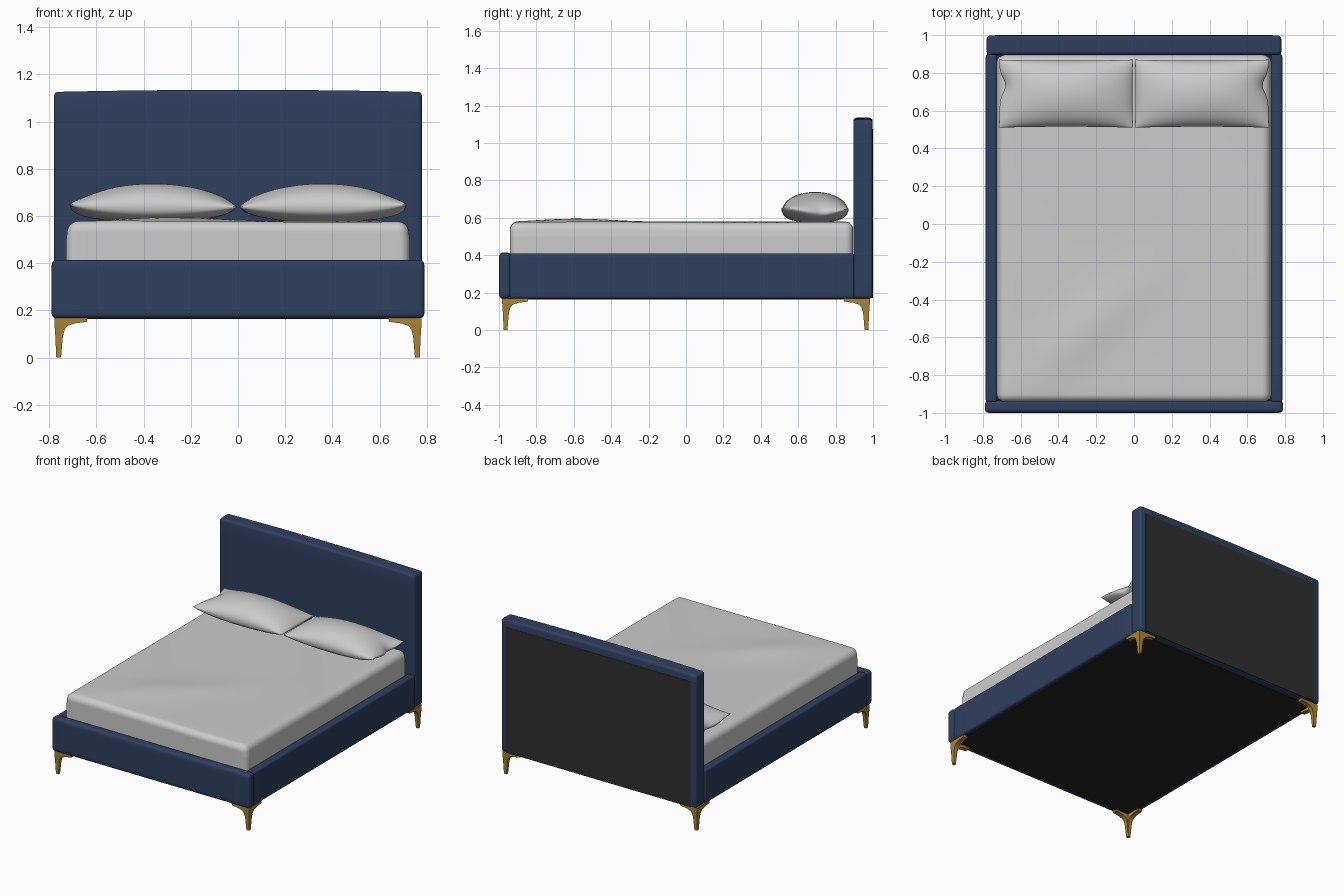
import bpy, bmesh, math
from mathutils import Vector

if "Cube" in bpy.data.objects:
    bpy.data.objects.remove(bpy.data.objects["Cube"])


def material(name, rgb):
    m = bpy.data.materials.new(name)
    m.diffuse_color = (*rgb, 1.0)
    m.use_nodes = True
    m.node_tree.nodes["Principled BSDF"].inputs["Base Color"].default_value = m.diffuse_color
    return m


BLUE = material("navy_fabric", (0.028, 0.050, 0.115))
LINEN = material("pale_linen", (0.60, 0.60, 0.60))
BRASS = material("brass", (0.42, 0.23, 0.035))
CHARCOAL = material("charcoal_lining", (0.028, 0.028, 0.028))
BLACK = material("black_lining", (0.017, 0.017, 0.017))


def finish(bm, name, mat, angle=40):
    bmesh.ops.recalc_face_normals(bm, faces=bm.faces)
    me = bpy.data.meshes.new(name)
    bm.to_mesh(me)
    bm.free()
    me.materials.append(mat)
    for p in me.polygons:
        p.use_smooth = True
    me.set_sharp_from_angle(angle=math.radians(angle))
    ob = bpy.data.objects.new(name, me)
    bpy.context.collection.objects.link(ob)
    return ob


def padded_box(name, lo, hi, r, mat, shape=None, cuts=15):
    """Box with rounded edges of radius r; shape(co) may adjust each point."""
    lo, hi = Vector(lo), Vector(hi)
    mid, half = (lo + hi) / 2, (hi - lo) / 2
    bm = bmesh.new()
    bmesh.ops.create_cube(bm, size=2)
    bmesh.ops.subdivide_edges(bm, edges=bm.edges[:], cuts=cuts, use_grid_fill=True)
    for v in bm.verts:
        inner, out = Vector(), Vector()
        for i in range(3):
            u, flat = v.co[i], half[i] - r
            s = math.copysign(1, u)
            if abs(u) > 0.75:
                inner[i] = s * flat
                out[i] = s * r * (abs(u) - 0.75) / 0.25
            else:
                inner[i] = u / 0.75 * flat
        v.co = mid + inner + out.normalized() * r
        if shape:
            shape(v.co)
    return finish(bm, name, mat)


def plain_box(name, lo, hi, mat):
    lo, hi = Vector(lo), Vector(hi)
    bm = bmesh.new()
    bmesh.ops.create_cube(bm, size=1)
    for v in bm.verts:
        v.co = (lo + hi) / 2 + v.co * (hi - lo)
    return finish(bm, name, mat)


# Headboard with a slightly crowned top, and its back lining
def crown(co):
    if co.z > 1.0:
        co.z += 0.009 * (1 - (co.x / 0.78) ** 2)


padded_box("headboard", (-0.78, 0.895, 0.168), (0.78, 0.998, 1.126), 0.018, BLUE, crown)
plain_box("headboard_back_lining", (-0.735, 0.993, 0.17), (0.735, 1.0, 1.075), CHARCOAL)

# Footboard and side rails
padded_box("footboard", (-0.79, -1.0, 0.167), (0.79, -0.935, 0.414), 0.022, BLUE)
for side, s in (("left", -1), ("right", 1)):
    xs = sorted((s * 0.725, s * 0.785))
    padded_box(side + "_rail", (xs[0], -0.945, 0.168), (xs[1], 0.90, 0.41), 0.014, BLUE)

# Lining under the bed and the platform that holds the mattress
plain_box("underside_lining", (-0.755, -0.965, 0.164), (0.755, 0.945, 0.171), BLACK)
plain_box("platform", (-0.73, -0.94, 0.171), (0.73, 0.90, 0.31), BLACK)


# Mattress with a soft diagonal fold near the foot
def rumple(co):
    if co.z > 0.5:
        k = min(1, (co.z - 0.5) / 0.075)
        along = (co.x + 0.25) * 0.75 + (co.y + 0.55) * 0.66
        across = -(co.x + 0.25) * 0.66 + (co.y + 0.55) * 0.75
        co.z += 0.017 * k * math.exp(-(along / 0.42) ** 2 - (across / 0.13) ** 2)
        co.z += 0.002 * k * math.sin(5 * co.x + 4 * co.y)
        co.x *= 1 - 0.012 * k


padded_box("mattress", (-0.728, -0.942, 0.30), (0.728, 0.894, 0.577), 0.042, LINEN, rumple, 39)


# Pillows: two bulging sheets joined at a seam
def pillow(name, s):
    n = 28
    bm = bmesh.new()
    for top in (1, -1):
        grid = []
        for i in range(n + 1):
            row = []
            for j in range(n + 1):
                u = math.sin(math.pi * (i / n - 0.5))
                v = math.sin(math.pi * (j / n - 0.5))
                puff = max(0, 1 - u * u) ** 0.7 * max(0, 1 - v * v) ** 0.5
                x = 0.36 + 0.355 * u * (1 - 0.012 * (1 - v * v))
                y = 0.69 + 0.18 * v * (1 - 0.03 * (1 - u * u))
                # dent in the outer end
                x -= 0.03 * max(0, u) ** 6 * math.exp(-((v - 0.25) / 0.3) ** 2)
                z = 0.64 + (0.098 * puff if top > 0 else -0.068 * puff ** 0.7)
                z -= 0.012 * math.sin(3 * v + 1) * max(0, u) ** 4
                row.append(bm.verts.new((s * x, y, z)))
            grid.append(row)
        for i in range(n):
            for j in range(n):
                bm.faces.new((grid[i][j], grid[i + 1][j], grid[i + 1][j + 1], grid[i][j + 1]))
    bmesh.ops.remove_doubles(bm, verts=bm.verts, dist=0.0003)
    finish(bm, name, LINEN, 70)


pillow("left_pillow", -1)
pillow("right_pillow", 1)

# Legs: L-shaped sections (height, arm length, arm thickness, corner inset)
LEG = [(0.0, 0.020, 0.018, 0.008), (0.09, 0.032, 0.026, 0.004), (0.12, 0.042, 0.030, 0.002),
       (0.135, 0.056, 0.033, 0.001), (0.145, 0.085, 0.035, 0.0), (0.152, 0.137, 0.035, 0.0),
       (0.168, 0.141, 0.035, 0.0)]


def leg(name, sx, sy):
    bm = bmesh.new()
    rings = []
    for z, a, t, inset in LEG:
        section = [(0, 0), (a, 0), (a, t), (t, t), (t, a), (0, a)]
        rings.append([bm.verts.new((sx * (0.778 - inset - x), sy * (0.983 - inset - y), z))
                      for x, y in section])
    for low, high in zip(rings, rings[1:]):
        for k in range(6):
            m = (k + 1) % 6
            bm.faces.new((low[k], low[m], high[m], high[k]))
    bm.faces.new(rings[0])
    bm.faces.new(rings[-1])
    finish(bm, name, BRASS, 50)


for end, sy in (("front", -1), ("back", 1)):
    for side, sx in (("left", -1), ("right", 1)):
        leg(f"{end}_{side}_leg", sx, sy)
